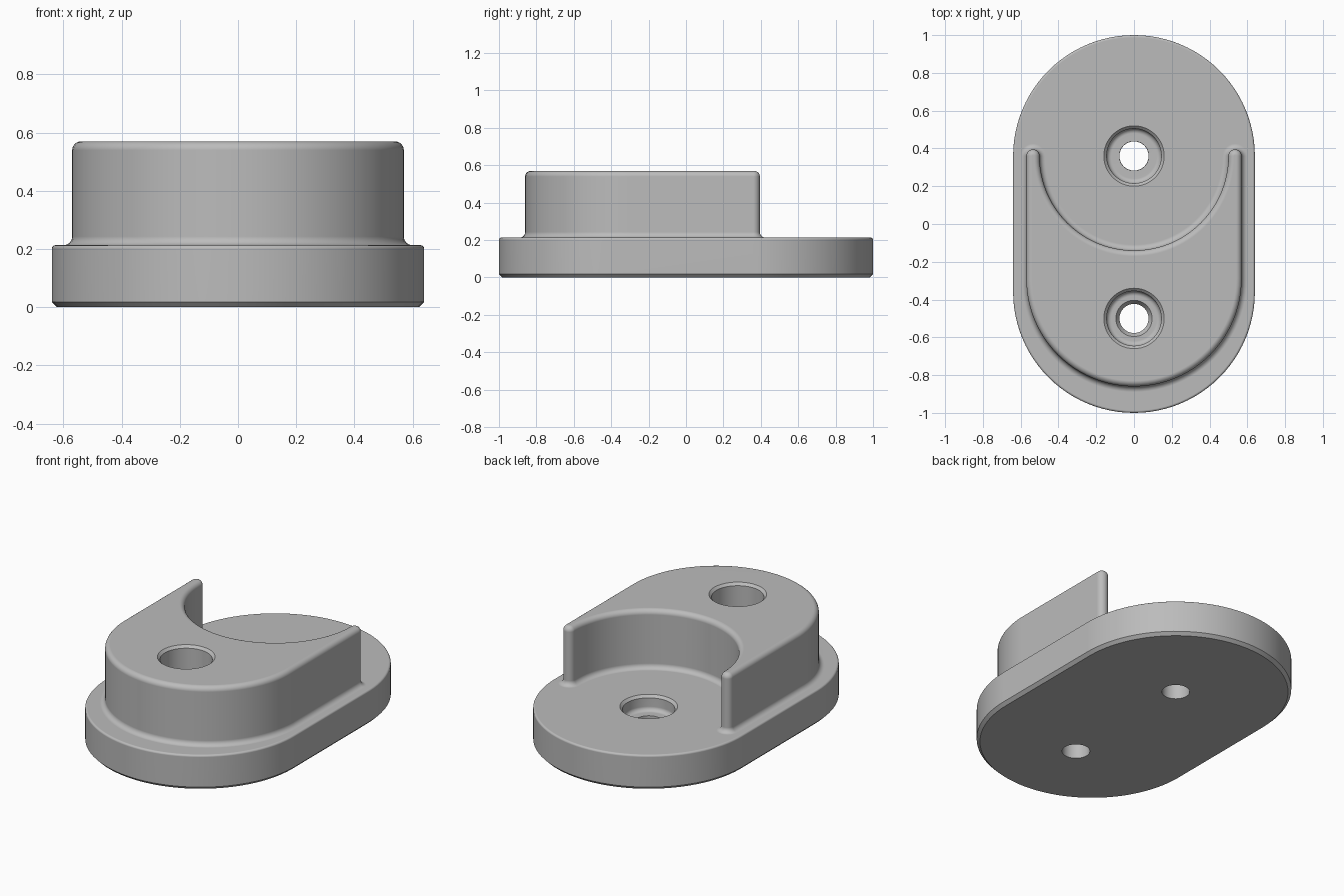
import bpy
import bmesh
from math import cos, sin, pi, radians

default = bpy.data.objects.get("Cube")
if default:
    bpy.data.objects.remove(default, do_unlink=True)

grey = bpy.data.materials.new("plain grey")
grey.use_nodes = True
colour = (0.5, 0.5, 0.5, 1)
grey.diffuse_color = colour
grey.node_tree.nodes["Principled BSDF"].inputs["Base Color"].default_value = colour


def arc(cx, cy, r, start, end, n):
    angles = [radians(start + (end - start) * i / n) for i in range(n + 1)]
    return [(cx + r * cos(a), cy + r * sin(a)) for a in angles]


def stadium(d):
    """Outline of the base plate, grown by d."""
    return arc(0, -0.36, 0.64 + d, 180, 360, 48) + arc(0, 0.36, 0.64 + d, 0, 180, 48)


def cradle(d):
    """Outline of the raised block with its round scoop, grown by d."""
    front = arc(0, -0.29, 0.57 + d, 180, 360, 48)
    scoop = arc(0, 0.36, 0.5 - d, 0, -180, 48)[1:-1]
    tips = [arc(s * 0.535, 0.36, 0.035 + d, 0, 180, 12) for s in (1, -1)]
    return front + tips[0] + scoop + tips[1]


def loft(name, outline, layers):
    """Stack outlines given as (offset, height) and cap both ends."""
    bm = bmesh.new()
    rings = [[bm.verts.new((x, y, z)) for x, y in outline(d)] for d, z in layers]
    for low, high in zip(rings, rings[1:]):
        for i in range(len(low)):
            j = (i + 1) % len(low)
            bm.faces.new((low[i], low[j], high[j], high[i]))
    bm.faces.new(rings[0][::-1])
    bm.faces.new(rings[-1])
    bmesh.ops.recalc_face_normals(bm, faces=bm.faces)
    mesh = bpy.data.meshes.new(name)
    bm.to_mesh(mesh)
    bm.free()
    mesh.materials.append(grey)
    obj = bpy.data.objects.new(name, mesh)
    bpy.context.collection.objects.link(obj)
    return obj


def combine(target, other, operation):
    mod = target.modifiers.new(operation, "BOOLEAN")
    mod.operation = operation
    mod.solver = "EXACT"
    mod.object = other
    other.hide_render = True
    bpy.context.view_layer.objects.active = target
    bpy.ops.object.modifier_apply(modifier=mod.name)
    bpy.data.objects.remove(other, do_unlink=True)


def quarter(centre_d, centre_z, r, start, end):
    return arc(centre_d, centre_z, r, start, end, 6)


# Base plate: chamfered foot and slightly eased top edge
deck, top = 0.213, 0.57
base = loft("mount_body", stadium,
            [(-0.018, 0), (0, 0.018)] + quarter(-0.012, deck - 0.012, 0.012, 0, 90))

# Raised block: flared fillet at the deck, rounded top edge
block = loft("cradle_block", cradle,
             [(0.03, deck - 0.03)] + quarter(0.03, deck + 0.03, 0.03, 270, 180)
             + quarter(-0.03, top - 0.03, 0.03, 0, 90))
combine(base, block, "UNION")


# Screw holes: eased rim, counterbore with rounded floor, through bore
def screw_hole(y, surface, floor, lead_in):
    circle = lambda r: arc(0, y, r, 0, 352.5, 47)
    layers = [(0.077, -0.1), (0.077, floor - 0.03), (lead_in, floor)]
    layers += quarter(0.12, floor + 0.025, 0.025, 270, 360)
    layers += [(0.145, surface - 0.015), (0.16, surface), (0.16, surface + 0.1)]
    combine(base, loft("hole_cutter", circle, layers), "DIFFERENCE")


screw_hole(0.36, deck, 0.12, 0.078)
screw_hole(-0.5, top, 0.12, 0.096)

# Smooth shading with crisp edges
bpy.ops.object.select_all(action="DESELECT")
base.select_set(True)
bpy.context.view_layer.objects.active = base
bpy.ops.object.shade_smooth_by_angle(angle=radians(30))
weighted = base.modifiers.new("weighted normals", "WEIGHTED_NORMAL")
weighted.keep_sharp = True
